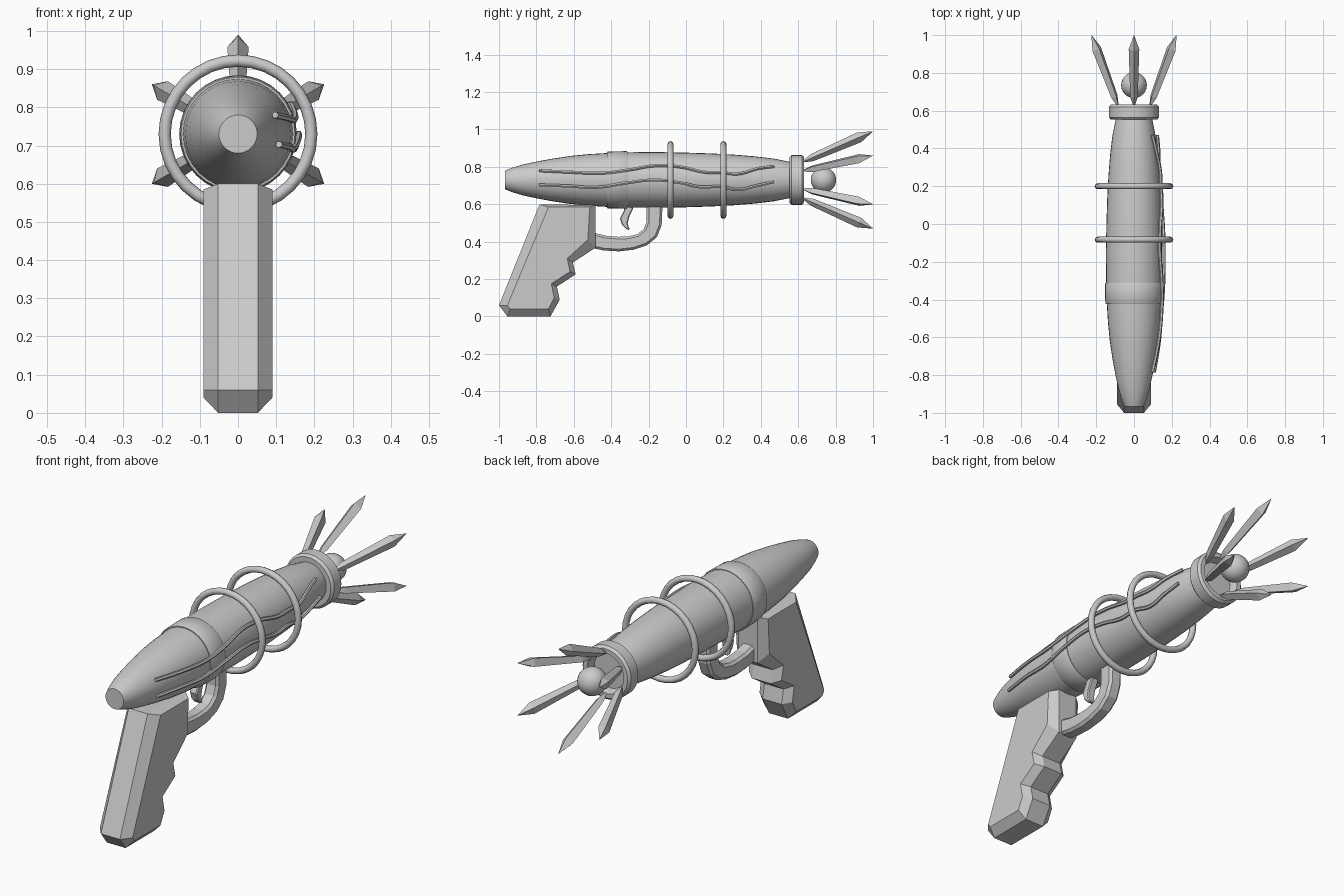
import bpy, bmesh, math
from mathutils import Vector

if "Cube" in bpy.data.objects:
    bpy.data.objects.remove(bpy.data.objects["Cube"])

CZ = 0.73  # height of the barrel axis

grey = bpy.data.materials.new("plain grey")
grey.diffuse_color = (0.6, 0.6, 0.6, 1)
grey.use_nodes = True
grey.node_tree.nodes["Principled BSDF"].inputs["Base Color"].default_value = grey.diffuse_color


def finish(name, verts, faces, smooth=None):
    me = bpy.data.meshes.new(name)
    me.from_pydata(verts, [], faces)
    bm = bmesh.new()
    bm.from_mesh(me)
    bmesh.ops.remove_doubles(bm, verts=bm.verts, dist=1e-5)
    bmesh.ops.recalc_face_normals(bm, faces=bm.faces)
    bm.to_mesh(me)
    bm.free()
    ob = bpy.data.objects.new(name, me)
    bpy.context.collection.objects.link(ob)
    me.materials.append(grey)
    if smooth:
        shade(ob, smooth)
    return ob


def select(ob):
    bpy.ops.object.select_all(action='DESELECT')
    ob.select_set(True)
    bpy.context.view_layer.objects.active = ob


def shade(ob, angle):
    select(ob)
    bpy.ops.object.shade_smooth_by_angle(angle=math.radians(angle))


def lathe(name, profile, closed=False, n=32, smooth=35):
    """Spin (y, radius) points round the barrel axis."""
    verts = [(r * math.sin(2 * math.pi * k / n), y, CZ + r * math.cos(2 * math.pi * k / n))
             for y, r in profile for k in range(n)]
    m = len(profile)
    faces = []
    for i in range(m if closed else m - 1):
        a, b = i * n, (i + 1) % m * n
        faces += [(a + k, a + (k + 1) % n, b + (k + 1) % n, b + k) for k in range(n)]
    if not closed:
        faces += [tuple(range(n)), tuple(range((m - 1) * n, m * n))]
    return finish(name, verts, faces, smooth)


def layers(name, slabs):
    """Join equal-length (y, z) outlines placed at successive x positions."""
    n = len(slabs[0][1])
    verts = [(x, y, z) for x, pts in slabs for y, z in pts]
    faces = [tuple(range(n)), tuple(range(len(verts) - n, len(verts)))]
    for s in range(len(slabs) - 1):
        a, b = s * n, (s + 1) * n
        faces += [(a + k, a + (k + 1) % n, b + (k + 1) % n, b + k) for k in range(n)]
    return finish(name, verts, faces)


# Barrel body
body = [(-0.967, 0.05), (-0.93, 0.065), (-0.87, 0.083), (-0.8, 0.098), (-0.72, 0.113),
        (-0.62, 0.128), (-0.52, 0.138), (-0.42, 0.144), (-0.3, 0.148), (-0.15, 0.149),
        (0, 0.146), (0.13, 0.142), (0.26, 0.135), (0.37, 0.126), (0.47, 0.114),
        (0.54, 0.1), (0.595, 0.088)]
lathe("barrel_body", body)


def body_radius(y):
    for (y0, r0), (y1, r1) in zip(body, body[1:]):
        if y0 <= y <= y1:
            return r0 + (r1 - r0) * (y - y0) / (y1 - y0)


# Raised band, muzzle collar and energy rings
lathe("barrel_band", [(-0.423, 0.13), (-0.423, 0.149), (-0.418, 0.152), (-0.318, 0.154),
                      (-0.313, 0.151), (-0.313, 0.13)], closed=True)
lathe("muzzle_collar", [(0.553, 0.085), (0.553, 0.122), (0.565, 0.133), (0.62, 0.133),
                        (0.632, 0.122), (0.632, 0.1), (0.59, 0.085)], closed=True, smooth=30)
for i, y in enumerate((-0.083, 0.2)):
    tube = [(y + 0.016 * math.cos(math.pi * k / 4), 0.192 + 0.016 * math.sin(math.pi * k / 4))
            for k in range(8)]
    lathe(f"energy_ring_{i + 1}", tube, closed=True, smooth=50)

# Muzzle ball
bpy.ops.mesh.primitive_uv_sphere_add(segments=24, ring_count=14, radius=0.068,
                                     location=(0, 0.735, CZ), rotation=(math.pi / 2, 0, 0))
ball = bpy.context.object
ball.name = "muzzle_ball"
ball.data.materials.append(grey)
shade(ball, 40)

# Six flared spikes with a diamond section
for i in range(6):
    a = i * math.pi / 3
    out = Vector((math.sin(a), 0, math.cos(a)))
    side = Vector((math.cos(a), 0, -math.sin(a)))
    start = Vector((0, 0.63, CZ)) + out * 0.1
    end = Vector((0, 1.0, CZ)) + out * 0.26
    up = side.cross(end - start).normalized()
    if up.dot(out) < 0:
        up = -up
    verts = []
    for t, w in ((0, 0.006), (0.12, 0.02), (0.8, 0.028), (1, 0.0005)):
        c = start.lerp(end, t)
        verts += [c + side * w, c + up * w, c - side * w, c - up * w]
    faces = [(0, 1, 2, 3), (12, 13, 14, 15)]
    for s in range(0, 12, 4):
        faces += [(s + k, s + (k + 1) % 4, s + 4 + (k + 1) % 4, s + 4 + k) for k in range(4)]
    finish(f"muzzle_spike_{i + 1}", verts, faces)

# Grip with chamfered sides and finger notches
outer = [(-0.783, 0.6), (-0.485, 0.595), (-0.485, 0.367), (-0.605, 0.288), (-0.59, 0.225),
         (-0.69, 0.16), (-0.675, 0.09), (-0.725, 0.0), (-0.955, 0.0), (-1.0, 0.06)]
inner = [(-0.735, 0.585), (-0.515, 0.585), (-0.525, 0.41), (-0.635, 0.31), (-0.62, 0.24),
         (-0.72, 0.175), (-0.705, 0.1), (-0.735, 0.04), (-0.94, 0.04), (-0.955, 0.06)]
layers("grip", [(-0.09, inner), (-0.052, outer), (0.052, outer), (0.09, inner)])

# Trigger guard and trigger
guard = [(-0.52, 0.37), (-0.44, 0.353), (-0.36, 0.348), (-0.28, 0.357), (-0.21, 0.38),
         (-0.155, 0.425), (-0.13, 0.49), (-0.125, 0.61), (-0.21, 0.61), (-0.21, 0.51),
         (-0.225, 0.468), (-0.26, 0.44), (-0.31, 0.428), (-0.36, 0.426), (-0.43, 0.432), (-0.52, 0.455)]
trigger = [(-0.34, 0.61), (-0.285, 0.61), (-0.283, 0.575), (-0.305, 0.53), (-0.312, 0.495),
           (-0.3, 0.463), (-0.318, 0.465), (-0.342, 0.49), (-0.353, 0.525), (-0.33, 0.57)]
for name, pts, w, bev in (("trigger_guard", guard, 0.035, 0.012), ("trigger", trigger, 0.02, 0.005)):
    ob = layers(name, [(-w, pts), (w, pts)])
    mod = ob.modifiers.new("edge", 'BEVEL')
    mod.width = bev
    mod.segments = 1
    mod.limit_method = 'ANGLE'
    mod.angle_limit = math.radians(60)

# Two wavy wires on the right side of the barrel
waves = {"upper_wire": [(-0.785, 0.78), (-0.62, 0.772), (-0.45, 0.767), (-0.3, 0.785), (-0.16, 0.807),
                        (-0.03, 0.8), (0.1, 0.772), (0.2, 0.768), (0.28, 0.763), (0.38, 0.79), (0.47, 0.803)],
         "lower_wire": [(-0.785, 0.703), (-0.62, 0.697), (-0.48, 0.69), (-0.33, 0.712), (-0.17, 0.73),
                        (-0.03, 0.715), (0.08, 0.692), (0.18, 0.695), (0.28, 0.678), (0.38, 0.7), (0.47, 0.72)]}
for name, pts in waves.items():
    cu = bpy.data.curves.new(name, 'CURVE')
    cu.dimensions = '3D'
    cu.bevel_depth = 0.009
    cu.bevel_resolution = 1
    cu.use_fill_caps = True
    sp = cu.splines.new('BEZIER')
    sp.resolution_u = 5
    sp.bezier_points.add(len(pts) - 1)
    for bp, (y, z) in zip(sp.bezier_points, pts):
        x = math.sqrt(body_radius(y) ** 2 - (z - CZ) ** 2) + 0.01
        bp.co = (x, y, z)
        bp.handle_left_type = bp.handle_right_type = 'AUTO'
    cu.materials.append(grey)
    ob = bpy.data.objects.new(name, cu)
    bpy.context.collection.objects.link(ob)
    select(ob)
    bpy.ops.object.convert(target='MESH')
    shade(bpy.context.object, 50)
